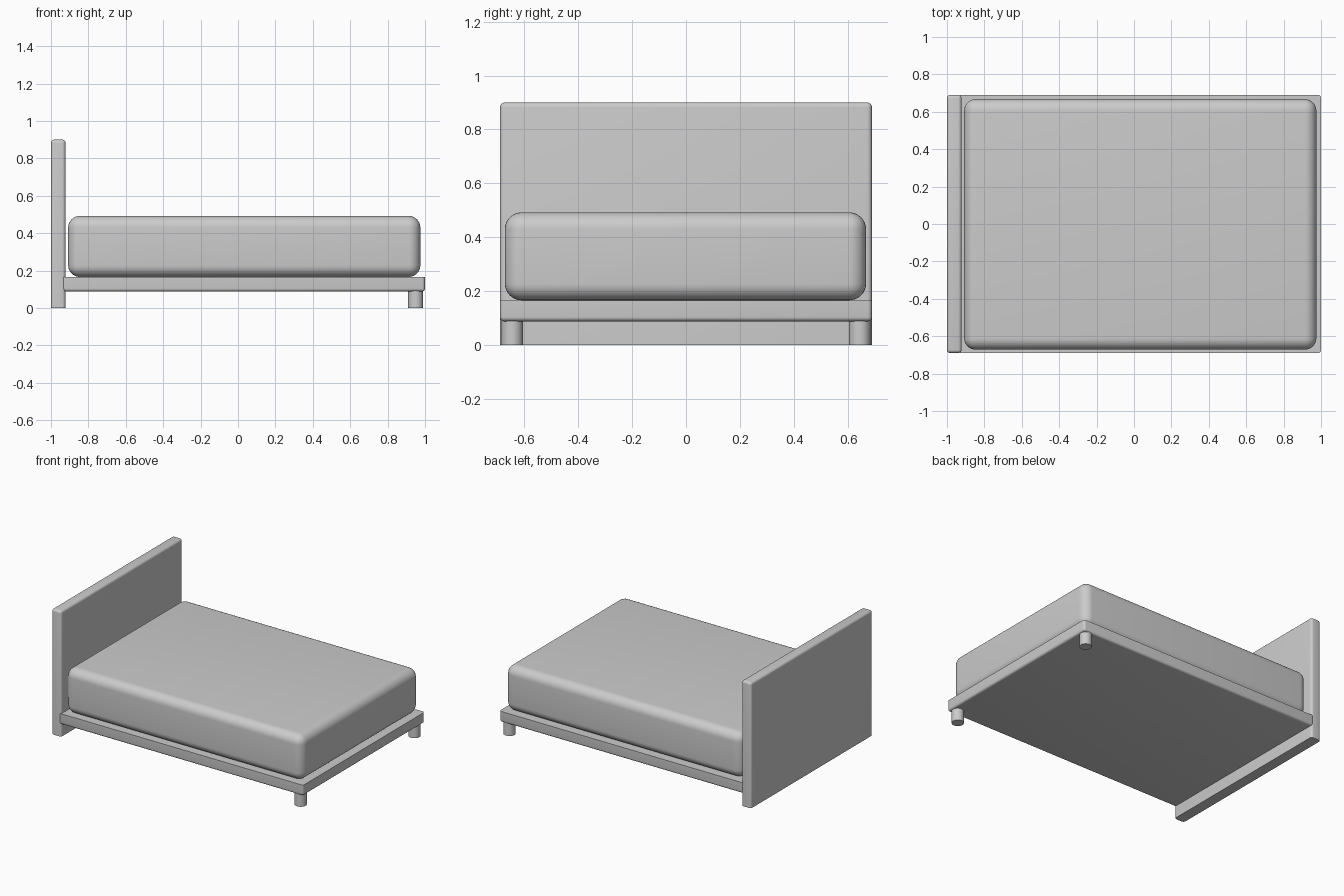
import bpy
import bmesh
from math import radians

cube = bpy.data.objects.get("Cube")
if cube:
    bpy.data.objects.remove(cube, do_unlink=True)

# One plain grey for the whole bed
GREY = (0.6, 0.6, 0.6, 1.0)
grey = bpy.data.materials.new("plain grey")
grey.use_nodes = True
grey.diffuse_color = GREY
grey.node_tree.nodes["Principled BSDF"].inputs["Base Color"].default_value = GREY


def finish(obj, name):
    obj.name = name
    obj.data.name = name
    obj.data.materials.append(grey)
    bpy.ops.object.select_all(action="DESELECT")
    obj.select_set(True)
    bpy.context.view_layer.objects.active = obj
    bpy.ops.object.shade_smooth_by_angle(angle=radians(35))


def rounded_box(name, low, high, radius, segments, sharp_z=None):
    """Box between two corners, rounded except on the edges lying at sharp_z."""
    bm = bmesh.new()
    bmesh.ops.create_cube(bm, size=1)
    for v in bm.verts:
        v.co = [low[i] if v.co[i] < 0 else high[i] for i in range(3)]
    edges = [e for e in bm.edges
             if sharp_z is None or any(abs(v.co.z - sharp_z) > 1e-4 for v in e.verts)]
    bmesh.ops.bevel(bm, geom=edges, offset=radius, segments=segments,
                    profile=0.5, affect="EDGES", clamp_overlap=True)
    bmesh.ops.recalc_face_normals(bm, faces=bm.faces)
    mesh = bpy.data.meshes.new(name)
    bm.to_mesh(mesh)
    bm.free()
    obj = bpy.data.objects.new(name, mesh)
    bpy.context.collection.objects.link(obj)
    finish(obj, name)


# Headboard reaches the floor, with a flat base
rounded_box("headboard", (-1, -0.69, 0), (-0.922, 0.69, 0.9), 0.018, 5, sharp_z=0)

# Platform has a crisp top and a rounded underside
rounded_box("platform", (-0.94, -0.69, 0.088), (1, 0.69, 0.166), 0.016, 5, sharp_z=0.166)

# Thick soft mattress
rounded_box("mattress", (-0.908, -0.672, 0.166), (0.975, 0.668, 0.492), 0.062, 8)

# Round legs at the foot end
for side, label in ((1, "back"), (-1, "front")):
    bpy.ops.mesh.primitive_cylinder_add(vertices=32, radius=0.04, depth=0.1,
                                        location=(0.95, side * 0.645, 0.05))
    finish(bpy.context.object, label + "_foot_leg")
